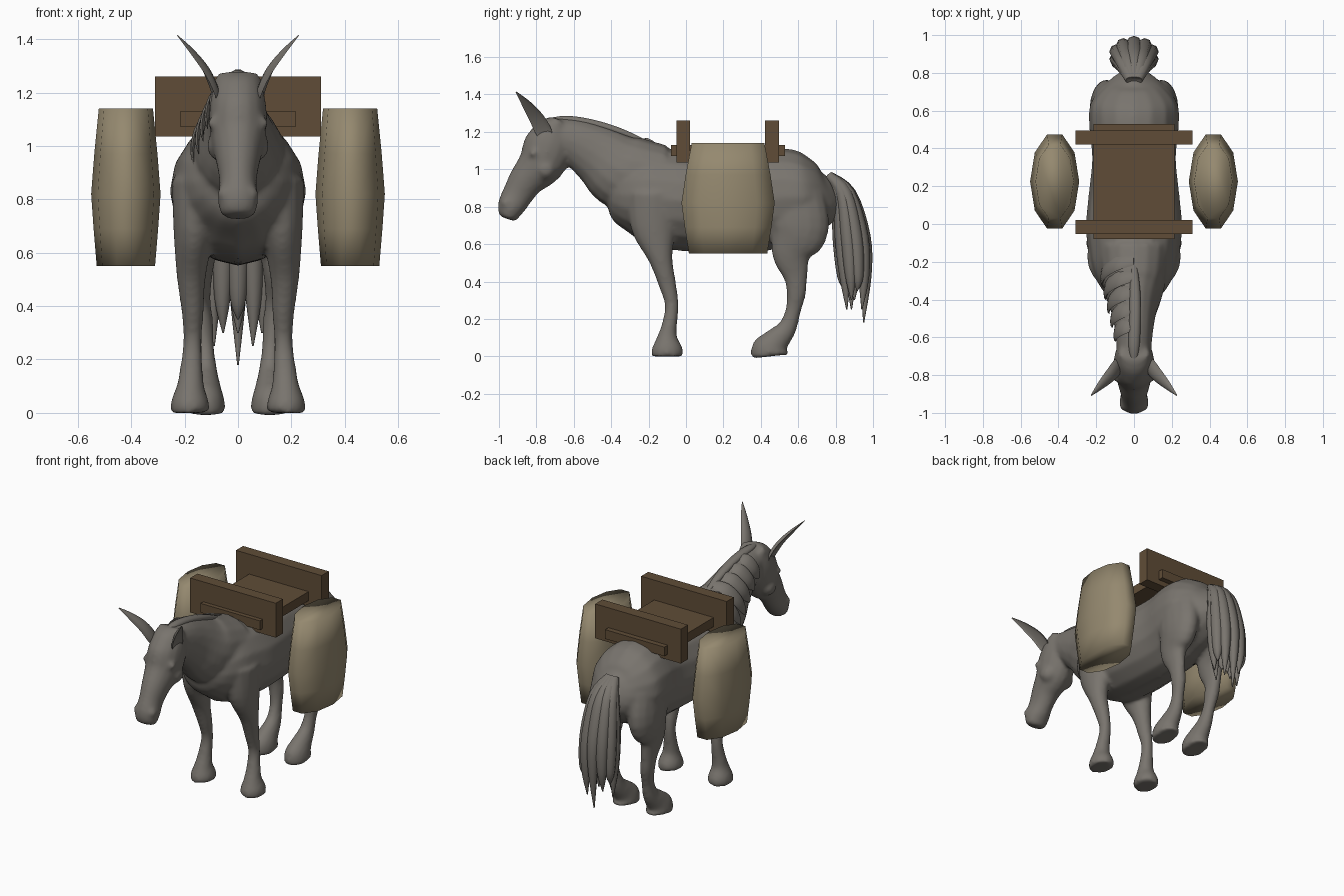
import bpy, bmesh, math
from mathutils import Vector

cube = bpy.data.objects.get("Cube")
if cube:
    bpy.data.objects.remove(cube, do_unlink=True)

X = Vector((1, 0, 0))


def material(name, rgb):
    mat = bpy.data.materials.new(name)
    mat.use_nodes = True
    color = (*rgb, 1)
    mat.diffuse_color = color
    shader = mat.node_tree.nodes["Principled BSDF"]
    shader.inputs["Base Color"].default_value = color
    shader.inputs["Roughness"].default_value = 0.8
    return mat


GREY = material("grey coat", (0.19, 0.175, 0.155))
WOOD = material("brown wood", (0.115, 0.073, 0.038))
SACK = material("tan sackcloth", (0.30, 0.25, 0.16))


def finish(name, bm, mat, angle=None):
    """Turn a bmesh into a named, coloured object."""
    bmesh.ops.recalc_face_normals(bm, faces=bm.faces)
    mesh = bpy.data.meshes.new(name)
    bm.to_mesh(mesh)
    bm.free()
    mesh.materials.append(mat)
    obj = bpy.data.objects.new(name, mesh)
    bpy.context.collection.objects.link(obj)
    if angle:
        bpy.ops.object.select_all(action="DESELECT")
        obj.select_set(True)
        bpy.context.view_layer.objects.active = obj
        bpy.ops.object.shade_smooth_by_angle(angle=math.radians(angle))
    return obj


def spline(stations, steps):
    """Smooth interpolation through tuples of equal length."""
    pts = [stations[0], *stations, stations[-1]]
    out = []
    for p, a, b, n in zip(pts, pts[1:], pts[2:], pts[3:]):
        for k in range(steps):
            t = k / steps
            out.append([0.5 * (2 * q + (r - o) * t + (2 * o - 5 * q + 4 * r - s) * t * t
                               + (3 * q - o - 3 * r + s) * t ** 3)
                        for o, q, r, s in zip(p, a, b, n)])
    out.append(list(stations[-1]))
    return out


def sweep(bm, stations, side=X, sides=16, steps=4, cup=1.0, flip=1):
    """Loft ellipses along stations of (x, y, z, half width, half depth)."""
    path = spline(stations, steps)
    centres = [Vector(p[:3]) for p in path]
    rings = []
    for i, p in enumerate(path):
        tangent = centres[min(i + 1, len(path) - 1)] - centres[max(i - 1, 0)]
        v = tangent.cross(side).normalized()
        u = v.cross(tangent).normalized()
        ring = []
        for k in range(sides):
            a = math.tau * k / sides
            depth = math.sin(a) if math.sin(a) > 0 else cup * math.sin(a)
            co = centres[i] + u * p[3] * math.cos(a) + v * p[4] * depth
            ring.append(bm.verts.new((co.x * flip, co.y, co.z)))
        rings.append(ring)
    for lower, upper in zip(rings, rings[1:]):
        for k in range(sides):
            j = (k + 1) % sides
            bm.faces.new((lower[k], lower[j], upper[j], upper[k]))
    bm.faces.new(rings[0])
    bm.faces.new(rings[-1])


def box(name, lo, hi, mat):
    bm = bmesh.new()
    bmesh.ops.create_cube(bm, size=1)
    for v in bm.verts:
        v.co = [a + (b - a) * (c + 0.5) for a, b, c in zip(lo, hi, v.co)]
    return finish(name, bm, mat)


# Trunk, neck and head lie on the centre plane: (y, z, half width, half depth)
trunk = [(.795, .88, .06, .09), (.74, .86, .15, .16), (.64, .85, .23, .23),
         (.52, .85, .238, .265), (.35, .83, .222, .275), (.18, .825, .238, .272),
         (0, .83, .255, .268), (-.13, .845, .245, .265), (-.24, .86, .225, .235),
         (-.34, .865, .175, .175), (-.4, .87, .12, .115), (-.425, .87, .07, .06)]
neck = [(-.12, .95, .19, .18), (-.325, .98, .165, .205), (-.46, 1.07, .12, .165),
        (-.58, 1.14, .1, .13), (-.7, 1.18, .088, .1)]
head = [(-.68, 1.265, .082, .04), (-.705, 1.21, .096, .1), (-.73, 1.13, .108, .135),
        (-.775, 1.03, .104, .125), (-.85, .945, .083, .097), (-.9, .865, .07, .083),
        (-.935, .8, .076, .074), (-.95, .75, .066, .054), (-.955, .735, .045, .04)]
# Legs: (x, y, z, half width, half depth)
fore_leg = [(.14, -.17, .86, .11, .15), (.163, -.17, .69, .08, .125),
            (.175, -.135, .52, .056, .065), (.17, -.098, .38, .042, .047),
            (.17, -.076, .27, .035, .037), (.175, -.09, .16, .044, .042),
            (.178, -.1, .1, .052, .056), (.18, -.1, .04, .072, .084), (.18, -.1, 0, .072, .084)]
hind_leg = [(.125, .58, .85, .1, .16), (.148, .605, .68, .088, .16), (.15, .565, .55, .06, .11),
            (.145, .585, .43, .042, .066), (.135, .59, .34, .042, .052),
            (.125, .572, .24, .036, .042), (.12, .54, .15, .044, .052),
            (.12, .48, .08, .06, .074), (.12, .45, .035, .072, .1), (.12, .45, 0, .072, .1)]

bm = bmesh.new()
for part in (trunk, neck, head):
    sweep(bm, [(0, *station) for station in part])
for flip in (1, -1):
    sweep(bm, fore_leg, flip=flip)
    sweep(bm, hind_leg, flip=flip)
    # Eye and brow, cheek, nostril rim
    for y, z, x, r in ((-.815, 1.085, .09, .024), (-.75, 1.0, .058, .06), (-.96, .82, .046, .032)):
        ball = bmesh.ops.create_uvsphere(bm, u_segments=12, v_segments=8, radius=r)
        bmesh.ops.translate(bm, verts=ball["verts"], vec=(x * flip, y, z))
body = finish("body", bm, GREY)
remesh = body.modifiers.new("blend parts", "REMESH")
remesh.mode = "VOXEL"
remesh.voxel_size = 0.012
remesh.use_smooth_shade = True
relax = body.modifiers.new("relax", "SMOOTH")
relax.factor = 0.5
relax.iterations = 8

# Long curved ears, cupped towards the outside
ear = [(.085, -.735, 1.15, .025, .02), (.095, -.76, 1.2, .044, .026),
       (.128, -.80, 1.275, .04, .026), (.178, -.853, 1.348, .025, .018),
       (.228, -.908, 1.413, .003, .003)]
for label, flip in (("left", 1), ("right", -1)):
    bm = bmesh.new()
    sweep(bm, ear, side=Vector((.3, 1, .5)), sides=12, cup=-.25, flip=flip)
    finish(label + "_ear", bm, GREY, 60)

# Mane: a crest with locks draped over the right of the neck
bm = bmesh.new()
sweep(bm, [(0, -.74, 1.26, .015, .012), (0, -.64, 1.265, .03, .022), (.005, -.5, 1.245, .03, .022),
           (.005, -.35, 1.2, .028, .02), (0, -.19, 1.135, .012, .01)], sides=10)
up = Vector((0, .55, .83))
along = Vector((0, -.83, .55))
LOCKS = 5
for i in range(LOCKS):
    t = i / (LOCKS - 1)
    centre = Vector((0, -.6, 1.14)).lerp(Vector((0, -.3, .97)), t)
    wide, tall = .1 + .07 * t, .13 + .08 * t
    lock = []
    for angle, half in ((90, .04), (60, .055), (30, .048), (5, .032), (-15, .004)):
        a = math.radians(angle)
        co = centre + up * tall * math.sin(a) - X * wide * math.cos(a)
        lock.append((*co, half, half * .3))
    sweep(bm, lock, side=along, sides=8)
finish("mane", bm, GREY, 60)

# Tail: a ring of tapering locks around a core
bm = bmesh.new()
STRANDS = 10
for i in range(STRANDS + 1):
    a = math.tau * i / STRANDS + math.pi / 2
    reach = 1 if i < STRANDS else 0
    ox, oy = .09 * math.cos(a) * reach, .062 * math.sin(a) * reach
    tip = .18 if i == 0 else .25 + .05 * (i % 3)
    sweep(bm, [(.2 * ox, .765, .965, .03, .025), (.65 * ox, .845 + .5 * oy, .87, .042, .035),
               (ox, .885 + oy, .64, .042, .04), (1.1 * ox, .9 + oy, .43, .03, .03),
               (1.05 * ox, .9 + .8 * oy, tip, .003, .003)], sides=8)
finish("tail", bm, GREY, 60)

# Pack saddle: a seat board between two upright boards
box("saddle_seat", (-.215, -.08, 1.07), (.215, .53, 1.13), WOOD)
for label, y in (("front", -.052), ("rear", .422)):
    box("saddle_" + label + "_board", (-.31, y, 1.035), (.31, y + .074, 1.26), WOOD)

# Barrel-shaped sacks on both flanks, softly shaded over their ends
for label, flip in (("left", 1), ("right", -1)):
    bm = bmesh.new()
    profile = [(.55, .84), (.69, .93), (.82, 1), (.97, .91), (1.14, .78)]
    sweep(bm, [(.42, .225, z, .13 * s, .262 * s) for z, s in profile],
          sides=10, steps=1, flip=flip)
    finish(label + "_sack", bm, SACK, 120)
